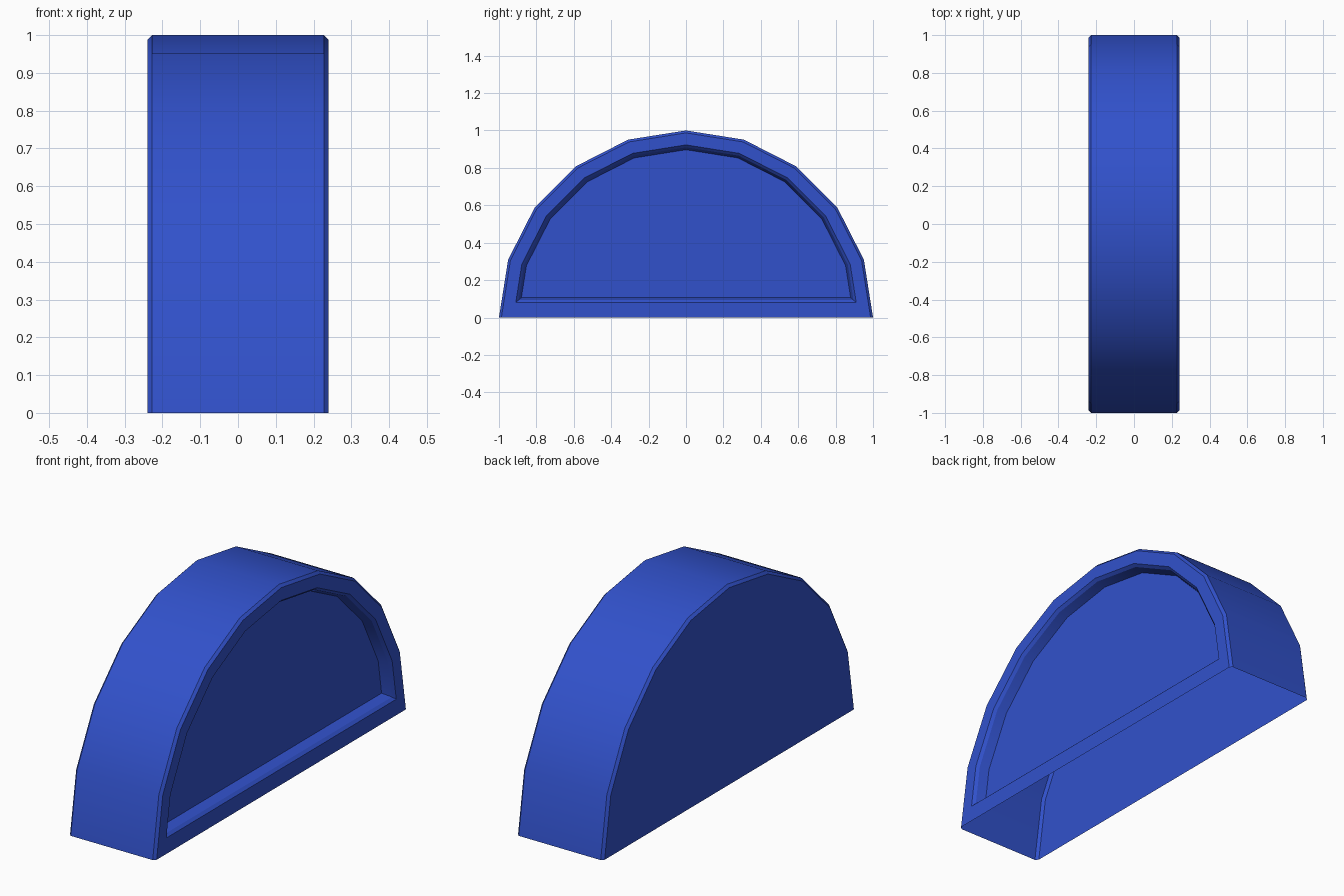
import bpy, bmesh, math

if "Cube" in bpy.data.objects:
    bpy.data.objects.remove(bpy.data.objects["Cube"])

SEGMENTS = 10          # sides of the half-round profile

blue = bpy.data.materials.new("blue")
blue.diffuse_color = (0.031, 0.083, 0.6, 1)
blue.use_nodes = True
blue.node_tree.nodes["Principled BSDF"].inputs["Base Color"].default_value = blue.diffuse_color


def half_round(radius, floor):
    """Half-circle outline (y, z) with its lowest corners cut off at height floor."""
    pts = [(radius * math.cos(math.pi * i / SEGMENTS),
            radius * math.sin(math.pi * i / SEGMENTS)) for i in range(SEGMENTS + 1)]
    y0 = pts[0][0] - (pts[0][0] - pts[1][0]) * floor / pts[1][1]
    pts[0], pts[-1] = (y0, floor), (-y0, floor)
    return pts


bm = bmesh.new()


def ring(x, radius, floor=0.0):
    return [bm.verts.new((x, y, z)) for y, z in half_round(radius, floor)]


def bridge(a, b, closed):
    n = len(a)
    for i in range(n if closed else n - 1):
        j = (i + 1) % n
        bm.faces.new((a[i], a[j], b[j], b[i]))


# curved shell with chamfered rims, open underneath
shell = [ring(-0.24, 0.987), ring(-0.227, 1.0), ring(0.227, 1.0), ring(0.24, 0.987)]
for a, b in zip(shell, shell[1:]):
    bridge(a, b, False)

# plain flat end on the left
bm.faces.new(shell[0])

# right end: flat frame, chamfer, recess wall and sunken panel
recess = [ring(0.24, 0.923, 0.08), ring(0.226, 0.910, 0.093), ring(0.18, 0.897, 0.106)]
bridge(shell[-1], recess[0], True)
for a, b in zip(recess, recess[1:]):
    bridge(a, b, True)
bm.faces.new(recess[-1])

bmesh.ops.recalc_face_normals(bm, faces=bm.faces)
bm.normal_update()
# make sure the surface faces outward
if max(bm.faces, key=lambda f: f.calc_center_median().z).normal.z < 0:
    bmesh.ops.reverse_faces(bm, faces=bm.faces)

mesh = bpy.data.meshes.new("half_round_block")
bm.to_mesh(mesh)
bm.free()
mesh.materials.append(blue)
block = bpy.data.objects.new("half_round_block", mesh)
bpy.context.collection.objects.link(block)

# smooth curve, crisp rims
bpy.context.view_layer.objects.active = block
block.select_set(True)
bpy.ops.object.shade_smooth_by_angle(angle=math.radians(25))
